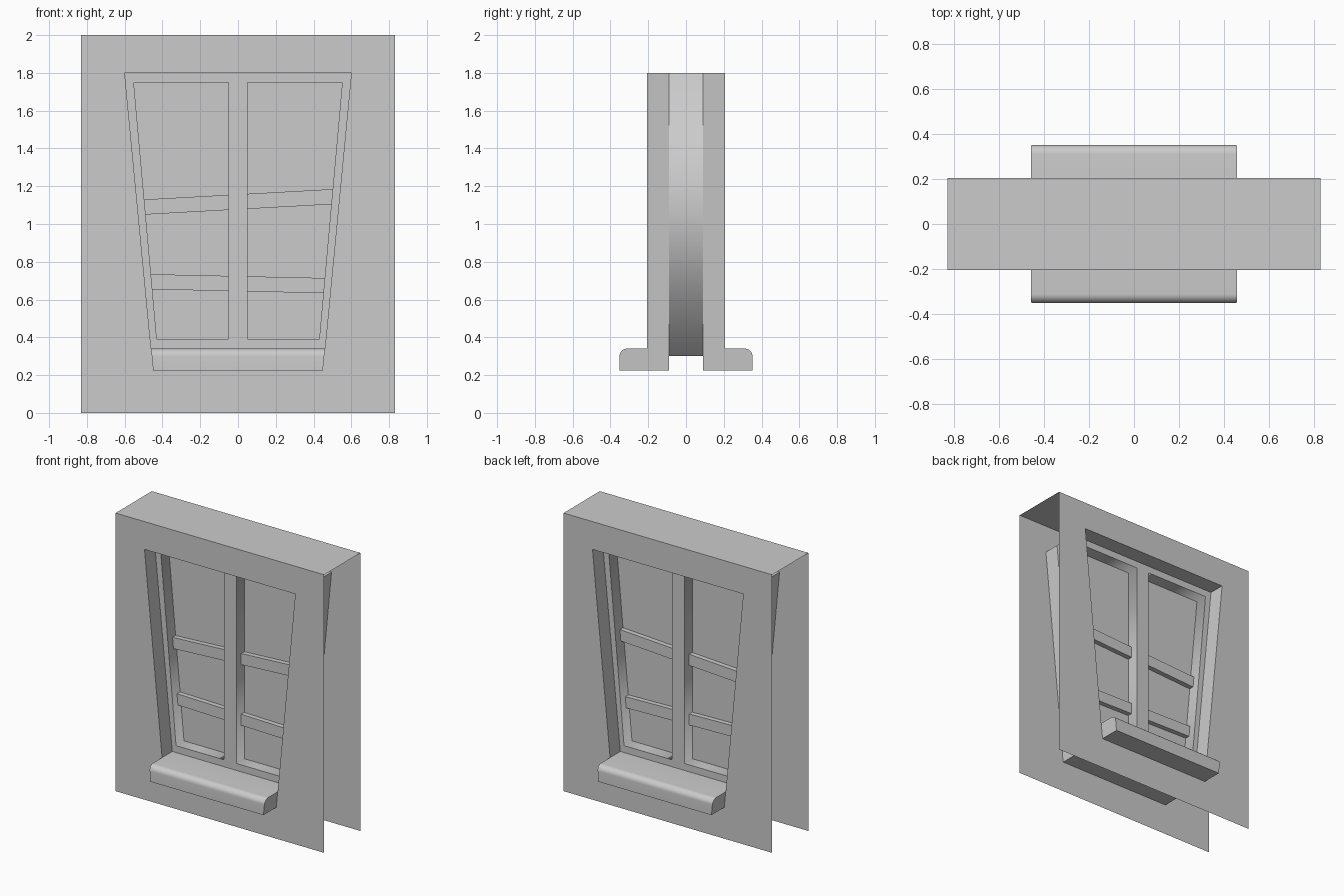
import bpy, bmesh, math

if "Cube" in bpy.data.objects:
    bpy.data.objects.remove(bpy.data.objects["Cube"])

WALL_Y, FRAME_Y, BAR_Y, SILL_Y = 0.206, 0.09, 0.035, 0.352
SILL_LO, SILL_HI, FRAME_LO, TOP = 0.225, 0.34, 0.30, 1.80


def half_width(z):
    """Half width of the tapered opening at height z."""
    return 0.46 + (z - 0.34) * 0.14 / 1.46


def inner_width(z):
    """Half width of the glazed area at height z."""
    return 0.43 + (z - 0.39) * 0.122 / 1.36


def finish(name, bm):
    mesh = bpy.data.meshes.new(name)
    bm.to_mesh(mesh)
    bm.free()
    obj = bpy.data.objects.new(name, mesh)
    bpy.context.collection.objects.link(obj)
    return obj


def mirror_y(obj):
    mod = obj.modifiers.new("mirror", 'MIRROR')
    mod.use_axis = (False, True, False)


def prism(name, outline, depth):
    """Solid from an x-z outline, centred on y = 0."""
    bm = bmesh.new()
    a = [bm.verts.new((x, -depth, z)) for x, z in outline]
    b = [bm.verts.new((x, depth, z)) for x, z in outline]
    bm.faces.new(a)
    bm.faces.new(b[::-1])
    for i in range(len(a)):
        j = (i + 1) % len(a)
        bm.faces.new((a[i], b[i], b[j], a[j]))
    bmesh.ops.recalc_face_normals(bm, faces=bm.faces)
    return finish(name, bm)


# Wall shell: open at the sides and below, half modelled and mirrored
bm = bmesh.new()
hole_xz = [(-half_width(SILL_LO), SILL_LO), (half_width(SILL_LO), SILL_LO),
           (half_width(TOP), TOP), (-half_width(TOP), TOP)]
outer = [bm.verts.new((x, -WALL_Y, z)) for x, z in
         [(-0.83, 0), (0.83, 0), (0.83, 2), (-0.83, 2)]]
hole = [bm.verts.new((x, -WALL_Y, z)) for x, z in hole_xz]
for i in range(4):
    j = (i + 1) % 4
    bm.faces.new((outer[i], outer[j], hole[j], hole[i]))
cap = [bm.verts.new((x, 0, 2)) for x in (0.83, -0.83)]
bm.faces.new((outer[3], outer[2], cap[0], cap[1]))
# Reveal running back from the opening to the window frame
inner = [bm.verts.new((x, -FRAME_Y, z)) for x, z in hole_xz]
for i in (1, 2, 3):
    j = (i + 1) % 4
    bm.faces.new((hole[i], hole[j], inner[j], inner[i]))
mirror_y(finish("wall", bm))

# Window frame: filled outline with two glazed openings
curve = bpy.data.curves.new("window_frame", 'CURVE')
curve.dimensions, curve.fill_mode, curve.extrude = '2D', 'BOTH', FRAME_Y
loops = [[(-half_width(FRAME_LO), FRAME_LO), (half_width(FRAME_LO), FRAME_LO),
          (half_width(TOP), TOP), (-half_width(TOP), TOP)]]
for s in (-1, 1):
    loops.append([(s * 0.05, 0.39), (s * inner_width(0.39), 0.39),
                  (s * inner_width(1.75), 1.75), (s * 0.05, 1.75)])
for loop in loops:
    spline = curve.splines.new('POLY')
    spline.points.add(len(loop) - 1)
    for p, (x, z) in zip(spline.points, loop):
        p.co = (x, z, 0, 1)
    spline.use_cyclic_u = True
frame = bpy.data.objects.new("window_frame", curve)
frame.rotation_euler = (math.pi / 2, 0, 0)
bpy.context.collection.objects.link(frame)
bpy.context.view_layer.objects.active = frame
frame.select_set(True)
bpy.ops.object.convert(target='MESH')
frame.select_set(False)

# Glass panes and slightly crooked glazing bars
for side, s in (("left", -1), ("right", 1)):
    bm = bmesh.new()
    pts = [(s * 0.05, 0.39), (s * inner_width(0.39), 0.39),
           (s * inner_width(1.75), 1.75), (s * 0.05, 1.75)]
    bm.faces.new([bm.verts.new((x, 0, z)) for x, z in pts])
    finish(side + "_glass", bm)
    for label, mid, slope in (("upper", 1.117, 0.055), ("lower", 0.684, -0.022)):
        ends = []
        for edge in (-0.04, 0.04):
            x_out = s * inner_width(mid + s * 0.5 * slope + edge)
            ends.append([(s * 0.05, mid + edge + s * 0.05 * slope),
                         (x_out, mid + edge + x_out * slope)])
        prism(f"{side}_{label}_glazing_bar", ends[0] + ends[1][::-1], BAR_Y)

# Sills: tapered ends, rounded outer top edge, mirrored front to back
R = 0.04
profile = [(-FRAME_Y, SILL_LO), (-FRAME_Y, SILL_HI)]
for k in range(9):
    a = math.pi / 2 * (1 + k / 8)
    profile.append((-SILL_Y + R + R * math.cos(a), SILL_HI - R + R * math.sin(a)))
profile.append((-SILL_Y, SILL_LO))
bm = bmesh.new()
rings = [[bm.verts.new((s * half_width(z), y, z)) for y, z in profile] for s in (-1, 1)]
bm.faces.new(rings[0])
bm.faces.new(rings[1][::-1])
n = len(profile)
for i in range(n):
    j = (i + 1) % n
    bm.faces.new((rings[0][i], rings[1][i], rings[1][j], rings[0][j]))
bmesh.ops.recalc_face_normals(bm, faces=bm.faces)
sill = finish("sills", bm)
bpy.context.view_layer.objects.active = sill
sill.select_set(True)
bpy.ops.object.shade_smooth_by_angle(angle=math.radians(35))
mirror_y(sill)
